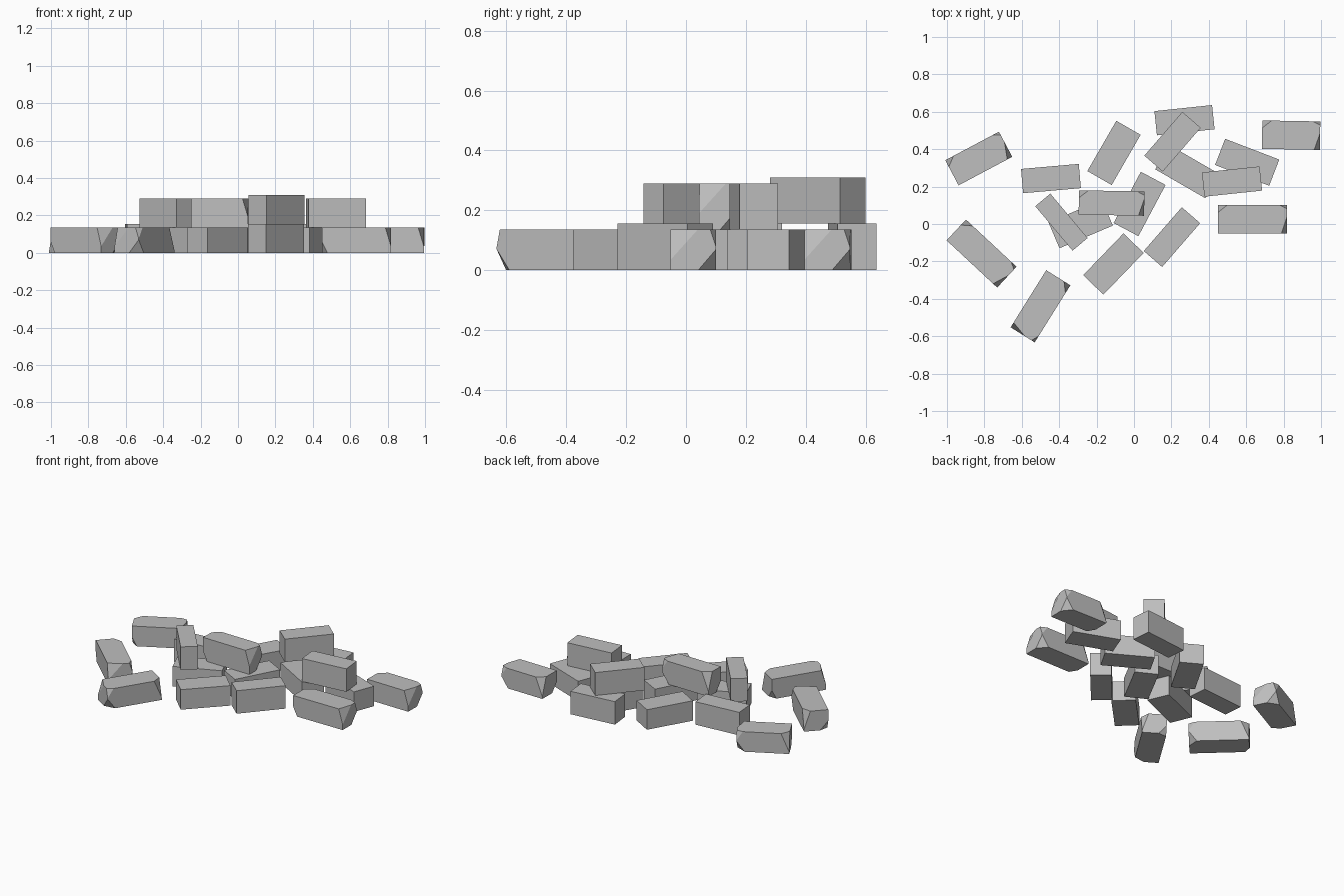
import bpy, bmesh, math
from mathutils import Matrix, Vector

cube = bpy.data.objects.get("Cube")
if cube:
    bpy.data.objects.remove(cube, do_unlink=True)

# One plain grey for every brick
grey = bpy.data.materials.new("brick_grey")
grey.use_nodes = True
colour = (0.52, 0.52, 0.52, 1)
grey.diffuse_color = colour
grey.node_tree.nodes["Principled BSDF"].inputs["Base Color"].default_value = colour


def chip(bm, size, signs, depths):
    """Slice one corner off; depths run along the three edges."""
    corner = Vector([s * d / 2 for s, d in zip(signs, size)])
    normal = Vector([s / d for s, d in zip(signs, depths)])
    point = corner - Vector((signs[0] * depths[0], 0, 0))
    cut = bmesh.ops.bisect_plane(bm, geom=bm.verts[:] + bm.edges[:] + bm.faces[:],
                                 plane_co=point, plane_no=normal, clear_outer=True)
    rim = [e for e in cut["geom_cut"] if isinstance(e, bmesh.types.BMEdge)]
    bmesh.ops.holes_fill(bm, edges=rim, sides=0)


def brick(name, size, x, y, angle, base=0, chips=()):
    bm = bmesh.new()
    bmesh.ops.create_cube(bm, size=1, matrix=Matrix.Diagonal((*size, 1)))
    for signs, depths in chips:
        chip(bm, size, signs, depths)
    bmesh.ops.recalc_face_normals(bm, faces=bm.faces[:])
    mesh = bpy.data.meshes.new(name)
    bm.to_mesh(mesh)
    bm.free()
    mesh.materials.append(grey)
    obj = bpy.data.objects.new(name, mesh)
    obj.location = (x, y, base + size[2] / 2)
    obj.rotation_euler.z = math.radians(angle)
    bpy.context.collection.objects.link(obj)


LENGTH, LOW, TALL = 0.31, 0.135, 0.155

# Bricks lying flat on the ground: x, y, angle
flat = [(0.605, 0.33, -21), (0.285, 0.28, -30), (-0.107, 0.38, 60),
        (-0.285, 0.0, 23), (0.03, 0.107, 62), (-0.11, -0.214, 46)]
for i, place in enumerate(flat):
    brick(f"flat_brick_{i + 1}", (LENGTH, 0.15, LOW), *place)

# Bricks standing on edge, some resting on others: x, y, angle, base
edge = [(0.27, 0.555, 6, 0), (-0.444, 0.243, 5, 0), (0.203, -0.07, 49, 0),
        (0.206, 0.44, 49, TALL), (0.524, 0.227, 6, LOW)]
for i, place in enumerate(edge):
    brick(f"edge_brick_{i + 1}", (LENGTH, 0.13, TALL), *place)
brick("narrow_upper_brick", (LENGTH, 0.105, TALL), -0.388, 0.01, -50, LOW)

# Broken bricks with sliced corners: length, x, y, angle
chips = [((1, -1, 1), (0.03, 0.09, 0.1)),
         ((1, 1, -1), (0.05, 0.06, 0.07)),
         ((1, 1, 1), (0.04, 0.02, 0.06)),
         ((-1, 1, 1), (0.05, 0.04, 0.12)),
         ((-1, -1, -1), (0.03, 0.05, 0.06))]
broken = [(0.31, 0.84, 0.475, -1), (0.37, 0.633, 0.025, 0),
          (0.36, -0.5, -0.44, 238), (0.37, -0.815, -0.158, -43),
          (0.325, -0.83, 0.35, 28)]
for i, (length, *place) in enumerate(broken):
    brick(f"broken_brick_{i + 1}", (length, 0.152, LOW), *place, chips=chips)
brick("broken_upper_brick", (0.35, 0.13, TALL), -0.12, 0.112, -1, LOW, chips)
